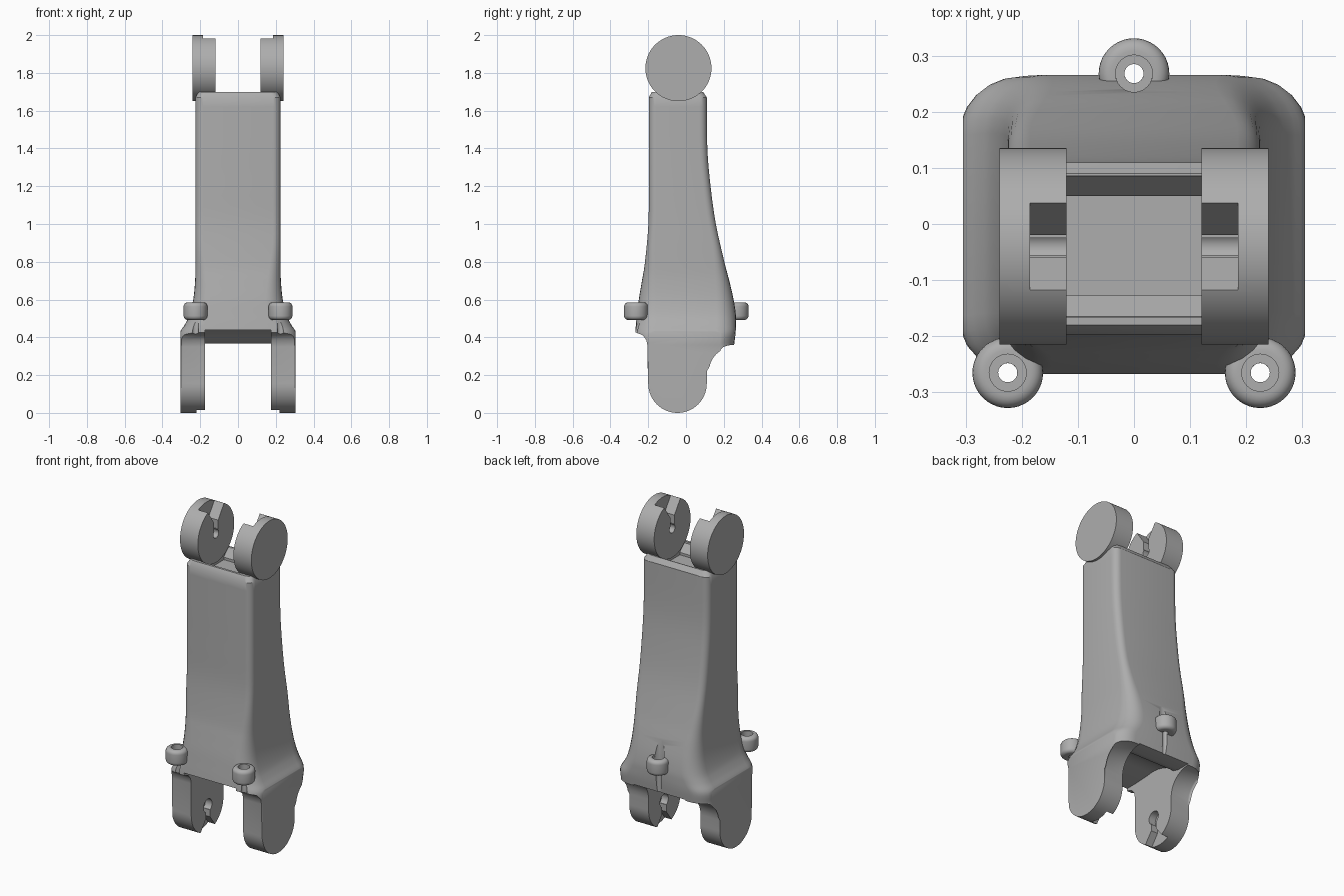
import bpy, bmesh, math
from mathutils import Vector

cube = bpy.data.objects.get("Cube")
if cube:
    bpy.data.objects.remove(cube, do_unlink=True)

grey = bpy.data.materials.new("plain_grey")
grey.use_nodes = True
COLOUR = (0.42, 0.42, 0.42, 1)
grey.diffuse_color = COLOUR
grey.node_tree.nodes["Principled BSDF"].inputs["Base Color"].default_value = COLOUR


def make(name, bm):
    bmesh.ops.recalc_face_normals(bm, faces=bm.faces)
    mesh = bpy.data.meshes.new(name)
    bm.to_mesh(mesh)
    bm.free()
    mesh.materials.append(grey)
    obj = bpy.data.objects.new(name, mesh)
    bpy.context.collection.objects.link(obj)
    return obj


def arc(cy, cz, r, a0, a1, n):
    """Points (y, z) along an arc, angles in degrees."""
    angles = [math.radians(a0 + (a1 - a0) * i / n) for i in range(n + 1)]
    return [(cy + r * math.cos(a), cz + r * math.sin(a)) for a in angles]


def prism(name, outline, x0, x1, bevel=0, bevel_sides=()):
    """Extrude a (y, z) outline along x, optionally rounding the caps' rims."""
    bm = bmesh.new()
    a, b = [[bm.verts.new((x, y, z)) for y, z in outline] for x in (x0, x1)]
    caps = {x0: bm.faces.new(a), x1: bm.faces.new(b)}
    for i in range(len(a)):
        j = (i + 1) % len(a)
        bm.faces.new((a[i], a[j], b[j], b[i]))
    if bevel:
        rims = [e for x in bevel_sides for e in caps[x].edges]
        bmesh.ops.bevel(bm, geom=rims, offset=bevel, segments=3,
                        profile=0.5, affect='EDGES')
    return make(name, bm)


def lathe(name, profile, centre, steps=40):
    """Spin an (r, z) ring profile about a vertical axis."""
    bm = bmesh.new()
    rings = []
    for k in range(steps):
        t = math.tau * k / steps
        rings.append([bm.verts.new((centre[0] + r * math.cos(t), centre[1] + r * math.sin(t), z))
                      for r, z in profile])
    for k in range(steps):
        p, q = rings[k], rings[(k + 1) % steps]
        for i in range(len(profile)):
            j = (i + 1) % len(profile)
            bm.faces.new((p[i], q[i], q[j], p[j]))
    return make(name, bm)


def drill(x, y, r, z0, z1):
    bm = bmesh.new()
    ends = []
    for z in (z0, z1):
        ends.append([bm.verts.new((x + r * math.cos(math.tau * k / 24),
                                   y + r * math.sin(math.tau * k / 24), z)) for k in range(24)])
        bm.faces.new(ends[-1])
    for k in range(24):
        j = (k + 1) % 24
        bm.faces.new((ends[0][k], ends[0][j], ends[1][j], ends[1][k]))
    return make("drill", bm)


def combine(obj, tool, operation='DIFFERENCE'):
    mod = obj.modifiers.new("cut", 'BOOLEAN')
    mod.operation, mod.solver, mod.object = operation, 'EXACT', tool
    bpy.context.view_layer.objects.active = obj
    bpy.ops.object.modifier_apply(modifier=mod.name)
    bpy.data.objects.remove(tool, do_unlink=True)


def smooth(obj, angle=32):
    bpy.ops.object.select_all(action='DESELECT')
    obj.select_set(True)
    bpy.context.view_layer.objects.active = obj
    bpy.ops.object.shade_smooth_by_angle(angle=math.radians(angle))


def spline(points, steps):
    """Catmull-Rom through a list of tuples."""
    pts = [Vector(p) for p in points]
    pts = [pts[0]] + pts + [pts[-1]]
    out = []
    for a, b, c, d in zip(pts, pts[1:], pts[2:], pts[3:]):
        for i in range(steps):
            t = i / steps
            out.append(b + (c - a) * t / 2 + (2 * a - 5 * b + 4 * c - d) * t * t / 2
                       + (3 * b - a - 3 * c + d) * t ** 3 / 2)
    return out + [pts[-1]]


# Flared body: stations of (height, front, back, half width), top to bottom
shaft = [(1.67, -.197, .11, .225), (1.4, -.197, .113, .225), (1.2, -.197, .13, .225),
         (1.0, -.199, .158, .225), (.8, -.217, .203, .225), (.7, -.233, .229, .227),
         (.6, -.25, .252, .237), (.52, -.26, .264, .256), (.47, -.265, .265, .28),
         (.42, -.268, .262, .31), (.36, -.268, .255, .31)]
rows = [(1.7, -.18, .09, .21)] + [tuple(Vector(p)) for p in
        [v.to_tuple() for v in spline(shaft, 4)]] + [(-.05, -.268, .255, .31)]
bm = bmesh.new()
loops = []
for z, front, back, w in rows:
    low = min(1, max(0, (.95 - z) / .5))
    r = .04 + .065 * low * low * (3 - 2 * low)
    ring = []
    for sx, sy, start in ((1, 1, 0), (-1, 1, 90), (-1, -1, 180), (1, -1, 270)):
        cy = back - r if sy > 0 else front + r
        ring += [bm.verts.new((x, y, z))
                 for x, y in arc(sx * (w - r), cy, r, start, start + 90, 6)]
    loops.append(ring)
for p, q in zip(loops, loops[1:]):
    for i in range(len(p)):
        j = (i + 1) % len(p)
        bm.faces.new((p[i], p[j], q[j], q[i]))
bm.faces.new(loops[0])
bm.faces.new(loops[-1])
body = make("body_with_lower_legs", bm)

# Side silhouette trims the lower end into rounded legs with fillets
AXIS = -.045
legs = [(-.5, 2), (-.5, .425), (-.265, .425), (-.23, .412), (-.207, .385), (-.2, .35)]
legs += arc(AXIS, .155, .155, 180, 360, 28)
legs += arc(.25, .22, .14, 180, 90, 8) + [(.5, .36), (.5, 2)]
combine(body, prism("trim", legs, -.305, .305, .012, (-.305, .305)), 'INTERSECT')

# Arched gap between the legs, and the scoop in the top
gap = [(-.5, -.2), (-.5, .44), (-.2, .44)] + arc(AXIS, .2, .25, 100, 45, 8) + \
      [(.17, .367), (.5, .367), (.5, -.2)]
combine(body, prism("gap", gap, -.175, .175))
scoop = [(-.17, 1.75), (-.165, 1.69), (-.127, 1.645), (-.127, 1.63),
         (.05, 1.63), (.05, 1.645), (.085, 1.69), (.09, 1.75)]
combine(body, prism("scoop", scoop, -.13, .13))


def keyhole(cz, direction, r, reach, wide, x0, x1):
    """Pin seat with a narrow throat and a flared mouth."""
    seat = arc(0, 0, r, 125, 415, 20)
    pts = [(wide, reach), (.02, .075), (.02, seat[-1][1])] + seat[::-1] + \
          [(-.02, seat[0][1]), (-.02, .075), (-wide, reach)]
    return prism("keyhole", [(AXIS + .005 + y, cz + direction * z) for y, z in pts], x0, x1)


for s in (1, -1):
    combine(body, keyhole(.155, -1, .04, .2, .115, s * .15, s * .22))

# Mounting lugs and their bores
mounts = {"front_left_lug": (.225, -.265), "front_right_lug": (-.225, -.265),
          "back_lug": (0, .268)}
rim = .022
for name, (x, y) in mounts.items():
    combine(body, drill(x, y, .017, .3 if y > 0 else .41, .6))
    combine(body, drill(x, y, .033, .55, .75))
    profile = [(.017, .492), (.017, .55), (.033, .55), (.033, .585)]
    profile += arc(.063 - rim, .585 - rim, rim, 90, 0, 5)
    profile += arc(.063 - rim, .492 + rim, rim, 0, -90, 5)
    smooth(lathe(name, profile, (x, y)))
smooth(body)

# Upper hinge discs with pin seats
for s, name in ((1, "left_hinge_disc"), (-1, "right_hinge_disc")):
    disc = prism(name, arc(-.04, 1.825, .175, 0, 354.375, 63),
                 s * .12, s * .24, .015, (s * .24,))
    combine(disc, keyhole(1.825, 1, .026, .2, .108, s * .1, s * .185))
    smooth(disc)
